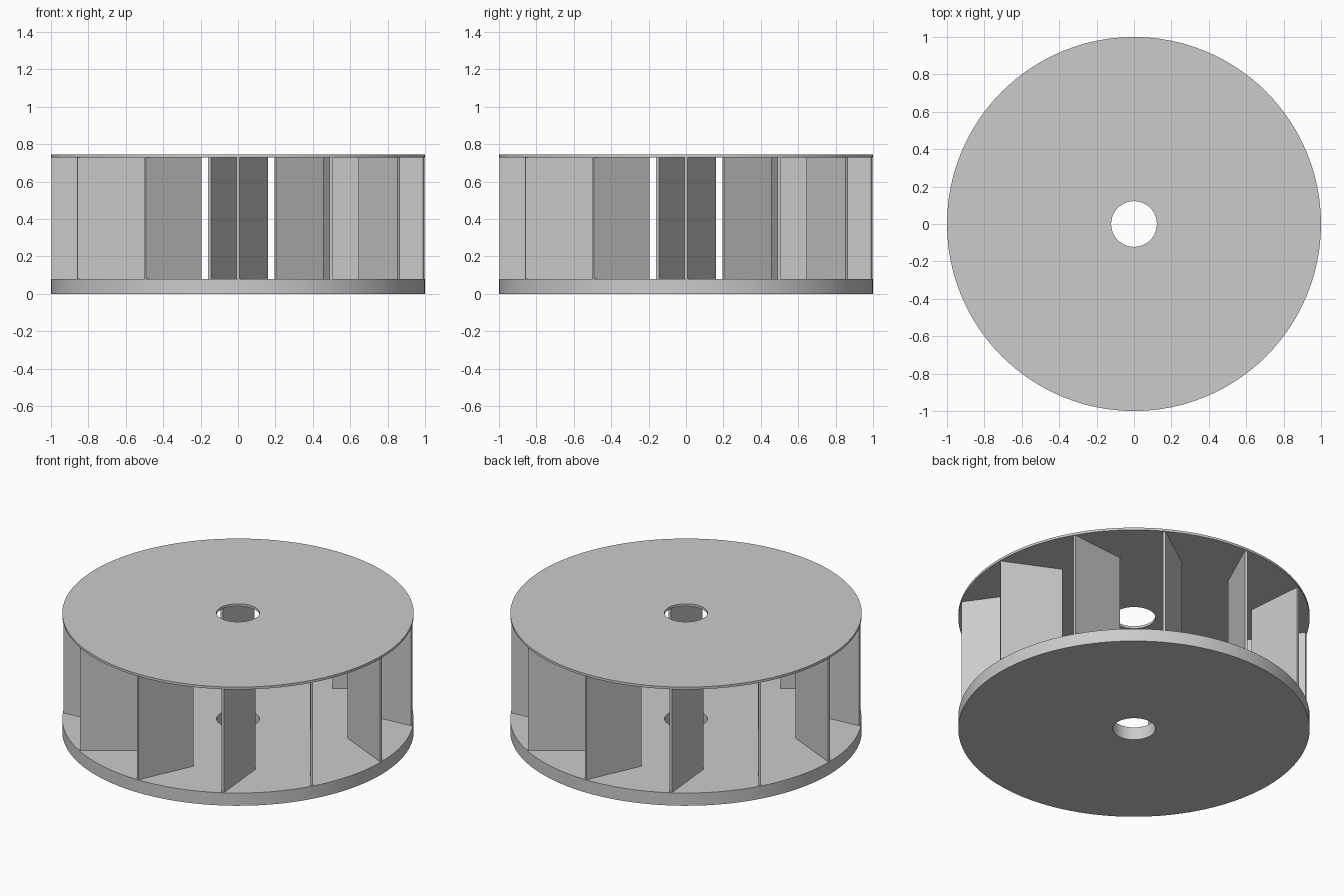
import bpy, bmesh, math
from mathutils import Matrix, Vector

cube = bpy.data.objects.get("Cube")
if cube:
    bpy.data.objects.remove(cube, do_unlink=True)

grey = bpy.data.materials.new("light_grey")
grey.use_nodes = True
colour = (0.6, 0.6, 0.6, 1)
grey.diffuse_color = colour
grey.node_tree.nodes["Principled BSDF"].inputs["Base Color"].default_value = colour

RADIUS, BORE = 1.0, 0.122
BASE_TOP, COVER_BOTTOM, COVER_TOP = 0.08, 0.73, 0.745
BLADES, THICKNESS, SIDES = 12, 0.016, 96


def make_object(name, bm):
    bmesh.ops.recalc_face_normals(bm, faces=bm.faces)
    mesh = bpy.data.meshes.new(name)
    bm.to_mesh(mesh)
    bm.free()
    mesh.materials.append(grey)
    obj = bpy.data.objects.new(name, mesh)
    bpy.context.collection.objects.link(obj)
    return obj


def make_disc(name, low, high):
    """Flat disc with a round bore, lathed from a rectangular section."""
    bm = bmesh.new()
    section = [(BORE, low), (RADIUS, low), (RADIUS, high), (BORE, high)]
    verts = [bm.verts.new((r, 0, z)) for r, z in section]
    edges = [bm.edges.new((verts[i], verts[i - 1])) for i in range(4)]
    bmesh.ops.spin(bm, geom=verts + edges, cent=(0, 0, 0), axis=(0, 0, 1),
                   angle=math.tau, steps=SIDES, use_merge=True)
    bmesh.ops.remove_doubles(bm, verts=bm.verts, dist=1e-5)
    obj = make_object(name, bm)
    bpy.ops.object.select_all(action="DESELECT")
    bpy.context.view_layer.objects.active = obj
    obj.select_set(True)
    bpy.ops.object.shade_smooth_by_angle(angle=math.radians(30))


def make_blade(index):
    """Flat upright plate leaning away from the radial direction."""
    outer, inner = Vector((0, -0.993, 0)), Vector((0.152, -0.663, 0))
    along = inner - outer
    turn = Matrix.Rotation(index * math.tau / BLADES, 4, "Z")
    lean = Matrix.Rotation(math.atan2(along.y, along.x), 4, "Z")
    middle = (outer + inner) / 2
    middle.z = (BASE_TOP + COVER_BOTTOM) / 2
    size = (along.length, THICKNESS, COVER_BOTTOM - BASE_TOP + 0.004)
    bm = bmesh.new()
    bmesh.ops.create_cube(bm, size=1, matrix=turn @ Matrix.Translation(middle)
                          @ lean @ Matrix.Diagonal((*size, 1)))
    make_object(f"blade_{index + 1}", bm)


# Thick base plate and thin cover plate
make_disc("base_plate", 0, BASE_TOP)
make_disc("cover_plate", COVER_BOTTOM, COVER_TOP)

# Ring of slanted blades between the plates
for i in range(BLADES):
    make_blade(i)
